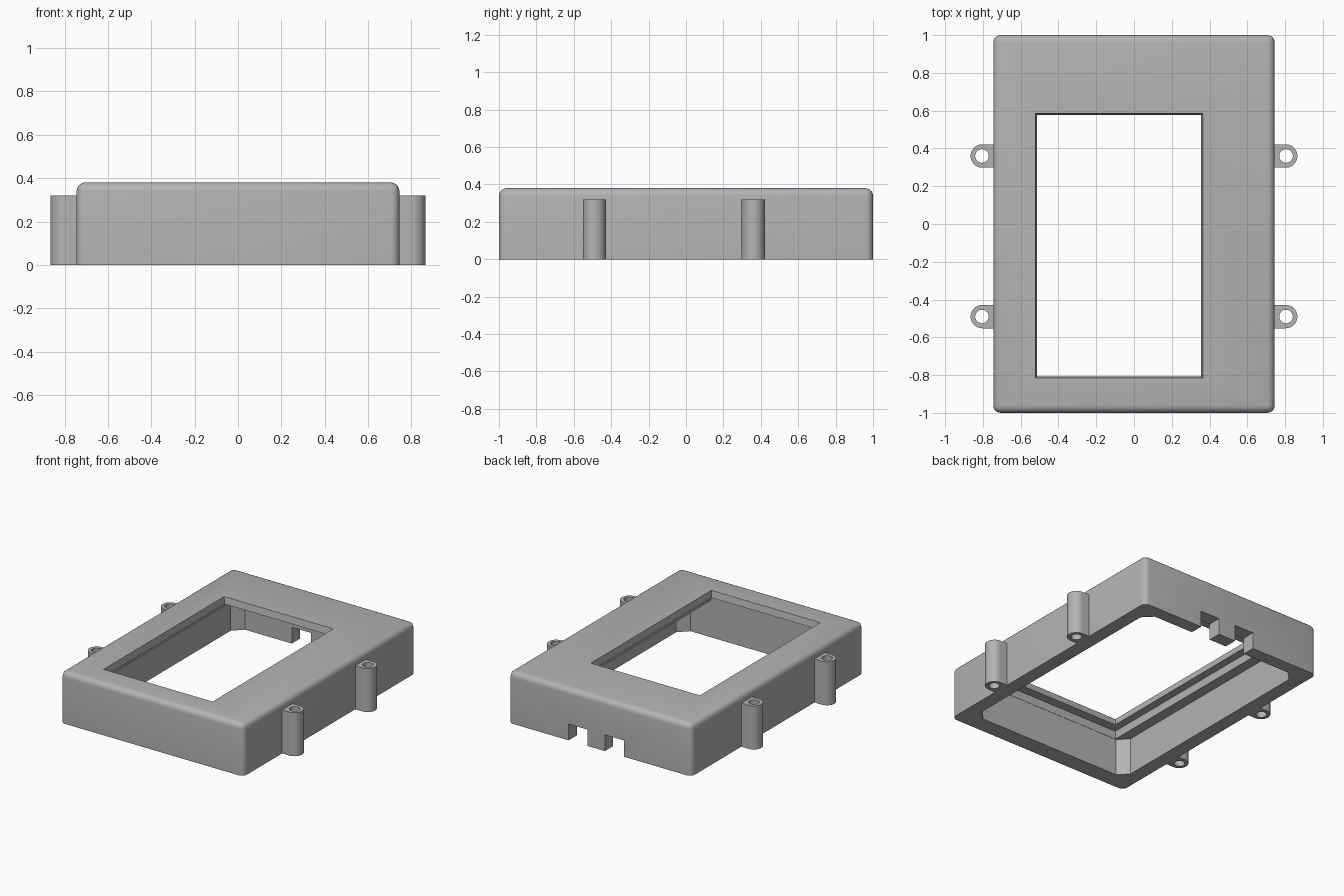
import bpy, bmesh
from math import sin, cos, pi

if "Cube" in bpy.data.objects:
    bpy.data.objects.remove(bpy.data.objects["Cube"], do_unlink=True)

grey = bpy.data.materials.new("plain grey")
grey.use_nodes = True
colour = (0.45, 0.45, 0.45, 1)
grey.diffuse_color = colour
grey.node_tree.nodes["Principled BSDF"].inputs["Base Color"].default_value = colour


def prism(name, outline, z0, z1, top=None, round_by=0):
    """Solid between an outline at z0 and a matching outline at z1."""
    bm = bmesh.new()
    low = [bm.verts.new((x, y, z0)) for x, y in outline]
    high = [bm.verts.new((x, y, z1)) for x, y in (top or outline)]
    n = len(low)
    bm.faces.new(low[::-1])
    bm.faces.new(high)
    for i in range(n):
        j = (i + 1) % n
        bm.faces.new((low[i], low[j], high[j], high[i]))
    if round_by:
        edges = [e for e in bm.edges if max(v.co.z for v in e.verts) > z0]
        bmesh.ops.bevel(bm, geom=edges, offset=round_by, segments=5,
                        profile=0.5, affect='EDGES')
    bmesh.ops.recalc_face_normals(bm, faces=bm.faces)
    mesh = bpy.data.meshes.new(name)
    bm.to_mesh(mesh)
    bm.free()
    mesh.materials.append(grey)
    ob = bpy.data.objects.new(name, mesh)
    bpy.context.collection.objects.link(ob)
    return ob


def rect(x0, x1, y0, y1, grow=0):
    return [(x0 - grow, y0 - grow), (x1 + grow, y0 - grow),
            (x1 + grow, y1 + grow), (x0 - grow, y1 + grow)]


def chamfered(x0, x1, y0, y1, c):
    return [(x0 + c, y0), (x1 - c, y0), (x1, y0 + c), (x1, y1 - c),
            (x1 - c, y1), (x0 + c, y1), (x0, y1 - c), (x0, y0 + c)]


def arc(cx, cy, r, start, end, steps):
    return [(cx + r * cos(start + (end - start) * i / steps),
             cy + r * sin(start + (end - start) * i / steps))
            for i in range(steps + 1)]


def activate(ob):
    bpy.ops.object.select_all(action='DESELECT')
    ob.select_set(True)
    bpy.context.view_layer.objects.active = ob


def cut(ob, cutter):
    cutter.hide_render = True
    mod = ob.modifiers.new("cut", 'BOOLEAN')
    mod.operation = 'DIFFERENCE'
    mod.solver = 'EXACT'
    mod.object = cutter
    activate(ob)
    bpy.ops.object.modifier_apply(modifier=mod.name)
    bpy.data.objects.remove(cutter, do_unlink=True)


def smooth(ob):
    activate(ob)
    bpy.ops.object.shade_smooth_by_angle(angle=pi / 6)


# Rounded case shell, hollow and open underneath
case = prism("case", rect(-0.745, 0.745, -1, 1), 0, 0.38, round_by=0.04)
cut(case, prism("cavity", chamfered(-0.645, 0.645, -0.875, 0.904, 0.068), -0.1, 0.27))

# Shallow display recess, leaving a ledge along both long sides
cut(case, prism("display_recess", rect(-0.57, 0.41, -0.873, 0.9), 0.2, 0.33))

# Display window with slightly sloped sides
window = (-0.51, 0.352, -0.803, 0.573)
cut(case, prism("window", rect(*window), 0.31, 0.39, rect(*window, grow=0.014)))

# Two cable notches in the lower back wall
for x0, x1 in ((0.1, 0.255), (-0.195, -0.04)):
    cut(case, prism("notch", rect(x0, x1, 0.8, 1.1), -0.1, 0.12))
smooth(case)

# Four screw lugs with through holes
for side, label in ((1, "left"), (-1, "right")):
    for y, place in ((-0.49, "front"), (0.36, "back")):
        outline = [(0.7, y - 0.062)] + arc(0.803, y, 0.062, -pi / 2, pi / 2, 20) + [(0.7, y + 0.062)]
        if side < 0:
            outline = [(-x, v) for x, v in outline[::-1]]
        lug = prism(f"{place}_{label}_screw_lug", outline, 0, 0.32)
        hole = arc(side * 0.805, y, 0.036, 0, 2 * pi, 24)[:-1]
        cut(lug, prism("screw_hole", hole, -0.1, 0.5))
        smooth(lug)
